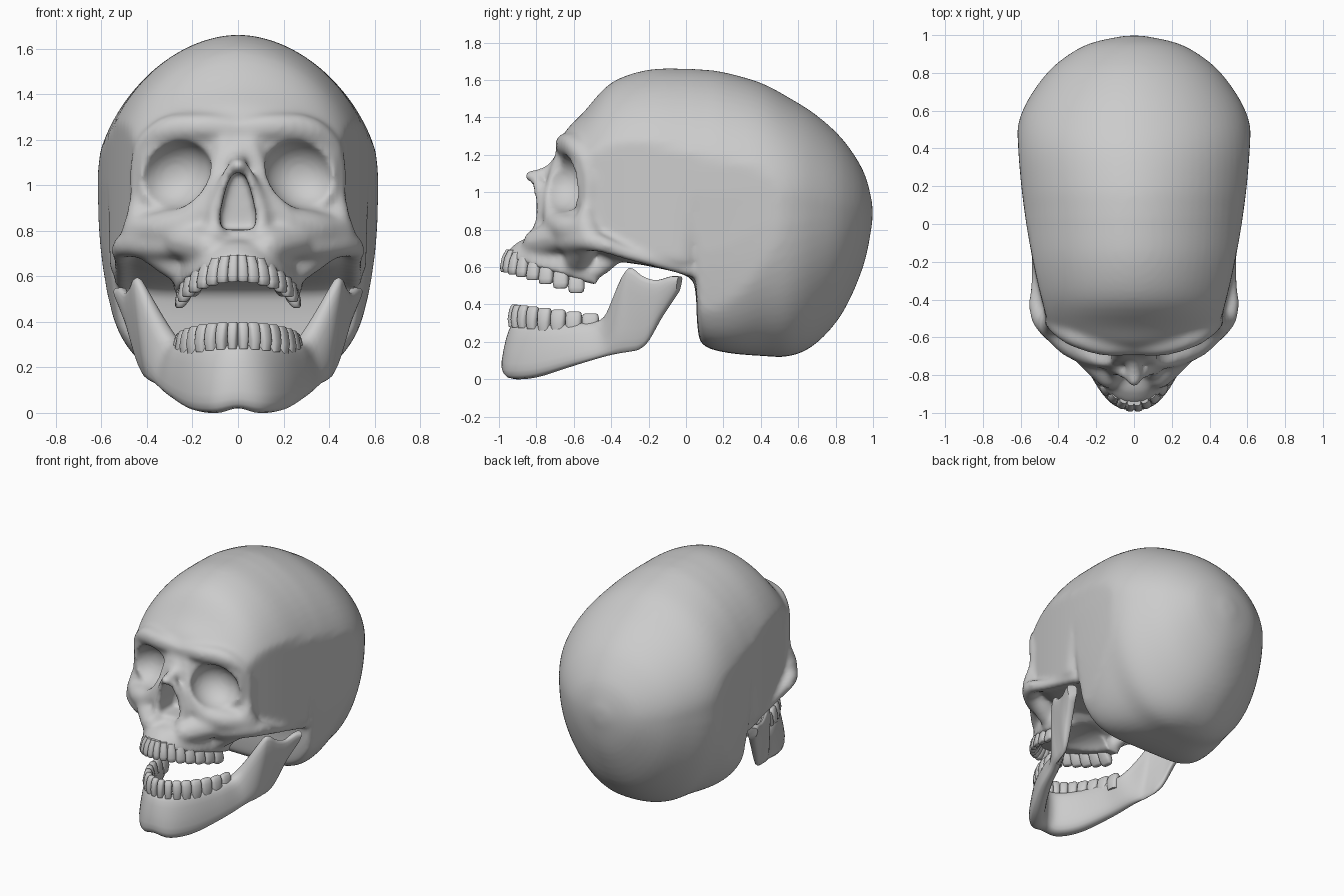
import bpy, bmesh, math
from mathutils import Vector, Matrix

if "Cube" in bpy.data.objects:
    bpy.data.objects.remove(bpy.data.objects["Cube"])


def spline(pts, k):
    """Catmull-Rom resampling of tuples, k steps per segment."""
    out = []
    n = len(pts)
    for i in range(n - 1):
        p0, p1, p2, p3 = pts[max(i - 1, 0)], pts[i], pts[i + 1], pts[min(i + 2, n - 1)]
        for j in range(k):
            t = j / k
            out.append(tuple(0.5 * (2 * b + (c - a) * t + (2 * a - 5 * b + 4 * c - d) * t * t
                                    + (3 * b - a - 3 * c + d) * t ** 3)
                             for a, b, c, d in zip(p0, p1, p2, p3)))
    return out + [tuple(pts[-1])]


def spow(v, e):
    return math.copysign(abs(v) ** e, v)


def loft(bm, rings):
    """Skin closed rings and cap both ends."""
    vs = [[bm.verts.new(p) for p in r] for r in rings]
    n = len(vs[0])
    for a, b in zip(vs, vs[1:]):
        for i in range(n):
            bm.faces.new((a[i], a[(i + 1) % n], b[(i + 1) % n], b[i]))
    bm.faces.new(vs[0])
    bm.faces.new(vs[-1])


def blob(bm, c, r, rot_y=0.0, sub=2):
    m = Matrix.Translation(c) @ Matrix.Rotation(rot_y, 4, 'Y') @ Matrix.Diagonal((*r, 1))
    bmesh.ops.create_icosphere(bm, subdivisions=sub, radius=1, matrix=m)


def tube(bm, pts, k=6):
    """Chain of balls along x, y, z, radius points, on both sides."""
    for x, y, z, r in spline(pts, k):
        for s in ((1, -1) if abs(x) > 0.001 else (1,)):
            blob(bm, (s * x, y, z), (r, r, r))


def finish(bm, name):
    bmesh.ops.recalc_face_normals(bm, faces=bm.faces)
    me = bpy.data.meshes.new(name)
    bm.to_mesh(me)
    bm.free()
    ob = bpy.data.objects.new(name, me)
    bpy.context.collection.objects.link(ob)
    bpy.ops.object.select_all(action='DESELECT')
    ob.select_set(True)
    bpy.context.view_layer.objects.active = ob
    return ob


def arch(a, w, yf, ym):
    """Dental arch point at angle a (0 = front)."""
    return Vector((w * spow(math.sin(a), 1.03), ym - (ym - yf) * math.cos(a), 0))


# cranium: slices along y (y, top, bottom, half width, widest height, lower squareness)
bm = bmesh.new()
slices = [(-.67, 1.28, 1.0, .12, 1.15, 2.5), (-.63, 1.345, .85, .34, 1.12, 2.5),
          (-.55, 1.425, .72, .46, 1.1, 3), (-.4, 1.585, .64, .54, 1.05, 5),
          (-.2, 1.655, .605, .592, 1.02, 6), (.01, 1.66, .55, .612, 1.005, 6),
          (.05, 1.658, .47, .615, 1.003, 6), (.06, 1.6575, .3, .616, 1.002, 5.5),
          (.085, 1.656, .19, .618, 1.0, 5.2), (.2, 1.642, .145, .626, 1.0, 4.6),
          (.4, 1.585, .125, .63, 1.0, 3.2), (.56, 1.5, .125, .605, .98, 2.8),
          (.7, 1.41, .195, .535, .95, 2.4), (.84, 1.28, .36, .42, .92, 2.2),
          (.95, 1.11, .61, .25, .9, 2), (.997, .94, .84, .05, .89, 2)]
rings = []
for y, zt, zb, w, zc, sq in spline(slices, 4):
    flat = .57 + .155 * y - .12 * y * y          # flattened temple
    taper = .18 * max(0, min(1, y / .06))        # narrower base behind the jaw
    ring = []
    for i in range(72):
        a = math.tau * i / 72
        c, s = math.cos(a), math.sin(a)
        e = 2 / 1.87 if s > 0 else 2 / sq
        x = max(-flat, min(flat, w * spow(c, e)))
        d = spow(s, e)
        if s < 0:
            x *= 1 - taper * d * d
        ring.append((x, y, zc + d * ((zt - zc) if s > 0 else (zc - zb))))
    rings.append(ring)
loft(bm, rings)

# face core and upper jaw block
blob(bm, (0, -.5, .86), (.37, .25, .28), sub=4)
rings = []
for z, yf, w in [(.65, -.972, .282), (.71, -.94, .28), (.77, -.885, .265),
                 (.82, -.80, .23), (.92, -.75, .2)]:
    ring = []
    for i in range(33):
        p = arch(math.radians(-90 + 180 * i / 32), w, yf, -.48)
        ring.append((p.x, p.y, z - .3 * (p.y + .97)))
    rings.append(ring)
loft(bm, rings)

# brow and outer eye rim
tube(bm, [(0, -.635, 1.245, .062), (.15, -.635, 1.255, .066), (.3, -.595, 1.245, .064),
          (.4, -.545, 1.18, .05), (.44, -.515, 1.07, .038), (.44, -.52, .95, .038),
          (.44, -.54, .84, .06)])
# lower and inner eye rim
tube(bm, [(.44, -.53, .8, .075), (.33, -.63, .81, .08), (.2, -.69, .85, .075),
          (.12, -.7, .98, .06), (.07, -.68, 1.1, .055), (.05, -.65, 1.2, .05)])
# cheekbone and arch to the ear
tube(bm, [(.22, -.68, .75, .06), (.34, -.62, .74, .068), (.46, -.53, .745, .064),
          (.512, -.44, .72, .047), (.51, -.3, .67, .038), (.51, -.1, .615, .036),
          (.51, .02, .58, .036)], 8)
# cheek buttress down to the gum, and back end of the upper jaw
tube(bm, [(.4, -.55, .74, .07), (.31, -.57, .68, .075), (.24, -.59, .61, .055)])
tube(bm, [(.25, -.67, .76, .085), (.17, -.75, .74, .085), (.13, -.8, .73, .075)])
tube(bm, [(.24, -.54, .565, .045), (.25, -.47, .585, .045), (.28, -.4, .64, .045)])
# nose bridge and rim of the nose opening
tube(bm, [(0, -.64, 1.2, .05), (0, -.69, 1.13, .05), (0, -.75, 1.095, .043), (0, -.828, 1.085, .036)])
tube(bm, [(.03, -.8, 1.06, .034), (.075, -.77, .96, .039), (.1, -.765, .87, .042),
          (.09, -.785, .79, .042)])
skull = finish(bm, "skull")

# cutters: eye sockets, nose opening, palate
bm = bmesh.new()
for s in (1, -1):
    blob(bm, (s * .28, -.67, 1.045), (.172, .155, .145), s * .5, 4)
half = [(.03, 1.045), (.055, .98), (.078, .88), (.075, .805)]
pear = [(0, 1.062)] + half + [(-x, z) for x, z in reversed(half)]
loft(bm, [[(x, y, z) for x, z in pear] for y in (-.97, -.62)])
blob(bm, (0, -.56, .5), (.175, .3, .12), 0, 4)
cutter = finish(bm, "cutter")
cutter.hide_render = True

bpy.ops.object.select_all(action='DESELECT')
skull.select_set(True)
bpy.context.view_layer.objects.active = skull


def remesh(name):
    m = skull.modifiers.new(name, 'REMESH')
    m.mode = 'VOXEL'
    m.voxel_size = .015


remesh("fuse")
m = skull.modifiers.new("cut", 'BOOLEAN')
m.operation = 'DIFFERENCE'
m.solver = 'EXACT'
m.object = cutter
remesh("even")
m = skull.modifiers.new("soften", 'SMOOTH')
m.factor = .5
m.iterations = 10
bpy.ops.object.convert(target='MESH')
bpy.ops.object.shade_smooth()
bpy.data.objects.remove(cutter)

# lower jaw: low edge xyz, top edge xyz, low and top half thickness
jaw = [(0, -.937, .02, 0, -.905, .3, .066, .042), (.09, -.912, 0, .09, -.865, .3, .066, .042),
       (.185, -.79, .012, .175, -.75, .3, .058, .045), (.285, -.6, .072, .24, -.59, .3, .045, .048),
       (.345, -.44, .12, .285, -.43, .335, .035, .048), (.38, -.36, .138, .41, -.335, .55, .03, .035),
       (.395, -.3, .148, .445, -.295, .595, .025, .03), (.405, -.25, .16, .47, -.23, .55, .025, .025),
       (.425, -.2, .205, .49, -.16, .53, .025, .025), (.455, -.13, .33, .51, -.08, .55, .025, .035),
       (.5, -.045, .46, .52, -.03, .55, .025, .04)]
flip = [(-a, b, c, -d, e, f, g, h) for a, b, c, d, e, f, g, h in reversed(jaw[1:])]
st = spline(flip + jaw, 5)
bm = bmesh.new()
rings = []
mids = [(Vector(s[:3]) + Vector(s[3:6])) / 2 for s in st]
for i, s in enumerate(st):
    lo, hi = Vector(s[:3]), Vector(s[3:6])
    t = mids[min(i + 1, len(st) - 1)] - mids[max(i - 1, 0)]
    side = Vector((t.y, -t.x, 0)).normalized()
    ring = []
    for j in range(20):
        a = math.tau * j / 20
        u, v = spow(math.cos(a), .7), spow(math.sin(a), .7)
        f = (u + 1) / 2
        ring.append(lo.lerp(hi, f) + side * v * (s[6] * (1 - f) + s[7] * f))
    rings.append(ring)
loft(bm, rings)
finish(bm, "lower_jaw")
bpy.ops.object.shade_smooth_by_angle(angle=math.radians(50))


def teeth(name, w, yf, ym, edge, slope, height, lean):
    """Row of 16 rounded teeth; positive height = root above the biting edge."""
    bm = bmesh.new()
    step = math.radians(10.6)
    for i in range(16):
        a = (i - 7.5) * step
        p = arch(a, w, yf, ym)
        p0, p1 = arch(a - step / 2, w, yf, ym), arch(a + step / 2, w, yf, ym)
        t = (p1 - p0).normalized()
        n = Vector((t.y, -t.x, 0))
        hw = (p1 - p0).length * .51
        z0 = edge + slope * (p.y - yf)
        rings = []
        for f, sx, sy in ((0, .65, .35), (.05, .88, .55), (.25, 1, .85), (.65, .96, 1.1), (1, .8, .9)):
            c = p - n * lean * f + Vector((0, 0, z0 + height * f))
            rings.append([c + t * hw * sx * spow(math.cos(math.tau * j / 16), .65)
                          + n * .035 * sy * spow(math.sin(math.tau * j / 16), .65)
                          for j in range(16)])
        loft(bm, rings)
    finish(bm, name)
    bpy.ops.object.shade_smooth_by_angle(angle=math.radians(50))


# tooth rows
teeth("upper_teeth", .262, -.977, -.5, .575, -.29, .12, .045)
teeth("lower_teeth", .255, -.918, -.42, .4, -.12, -.12, .0)
